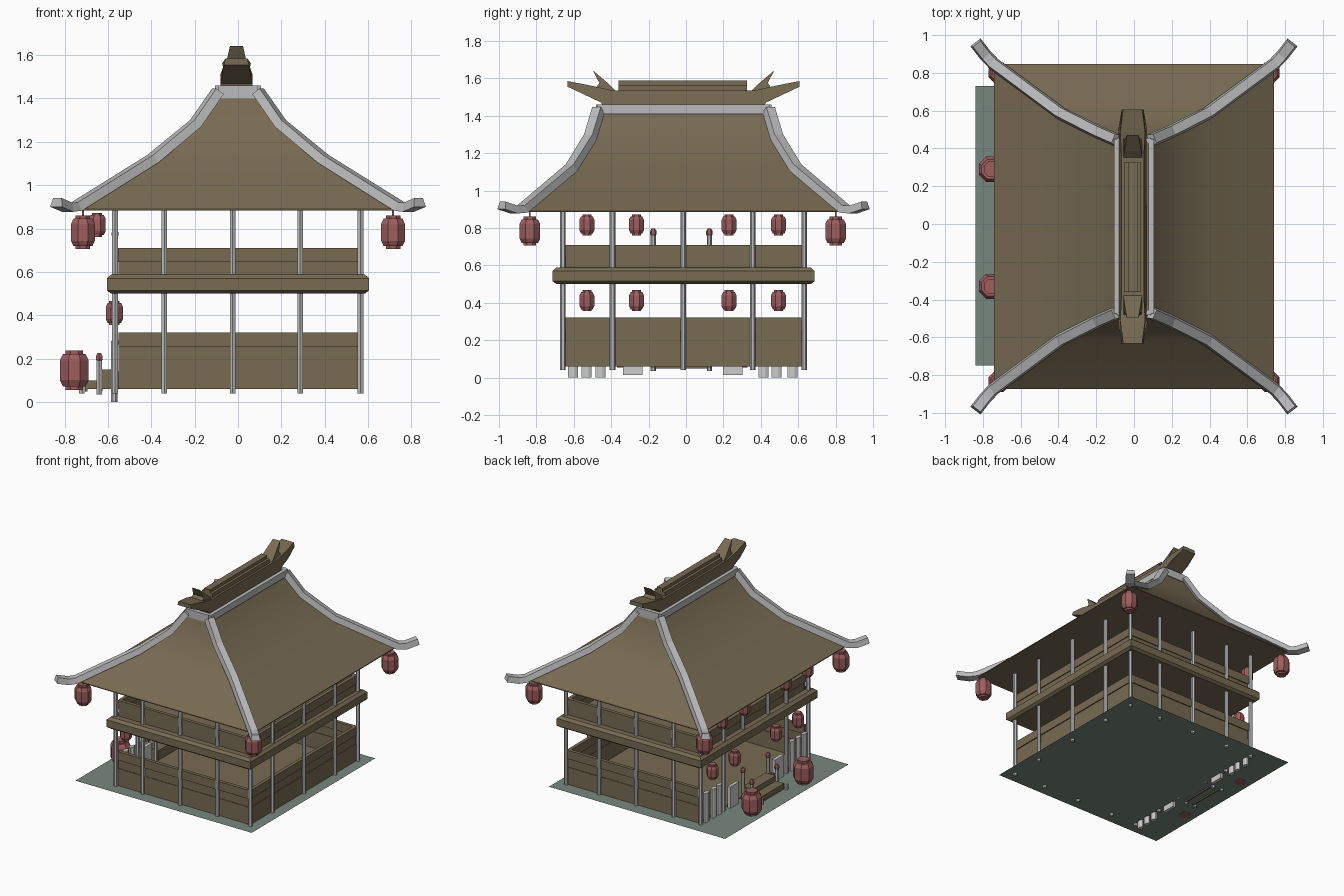
import bpy, bmesh, math
from mathutils import Vector

if "Cube" in bpy.data.objects:
    bpy.data.objects.remove(bpy.data.objects["Cube"])

def material(name, rgb):
    m = bpy.data.materials.new(name)
    m.diffuse_color = (*rgb, 1)
    m.use_nodes = True
    m.node_tree.nodes["Principled BSDF"].inputs["Base Color"].default_value = m.diffuse_color
    return m

WOOD = material("wood", (0.185, 0.145, 0.085))
RED = material("red_paper", (0.34, 0.11, 0.11))
MOSS = material("moss", (0.185, 0.245, 0.21))
STONE = material("stone", (0.50, 0.50, 0.51))
Y0 = -0.013  # centre of the building in y

def loft(name, rings, mat=None):
    """Join equal-sized rings of points into a flat-shaded solid."""
    bm = bmesh.new()
    vs = [[bm.verts.new(p) for p in r] for r in rings]
    n = len(vs[0])
    for a, b in zip(vs, vs[1:]):
        for i in range(n):
            j = (i + 1) % n
            bm.faces.new((a[i], a[j], b[j], b[i]))
    bm.faces.new(vs[0])
    if len(vs) > 1:
        bm.faces.new(vs[-1])
        bmesh.ops.recalc_face_normals(bm, faces=bm.faces)
    me = bpy.data.meshes.new(name)
    bm.to_mesh(me)
    bm.free()
    ob = bpy.data.objects.new(name, me)
    bpy.context.collection.objects.link(ob)
    if mat:
        me.materials.append(mat)
    return ob

def rect(hx, hy, z, cx=0, cy=Y0):
    return [(cx + sx * hx, cy + sy * hy, z) for sx, sy in ((-1, -1), (1, -1), (1, 1), (-1, 1))]

def box(name, x0, x1, y0, y1, z0, z1, mat=None):
    h, c = ((x1 - x0) / 2, (y1 - y0) / 2), ((x0 + x1) / 2, (y0 + y1) / 2)
    return loft(name, [rect(*h, z, *c) for z in (z0, z1)], mat)

def turned(name, x, y, profile, n=8, mat=None, sx=1):
    """Low-poly turned shape from (radius, z) pairs."""
    ang = [2 * math.pi * (i + 0.5) / n for i in range(n)]
    return loft(name, [[(x + sx * r * math.cos(a), y + r * math.sin(a), z) for a in ang]
                       for r, z in profile], mat)

def lantern(name, x, y, z0, z1, r):
    h = z1 - z0
    prof = [(0.6, 0), (0.6, 0.09), (0.78, 0.09), (1, 0.25), (1, 0.75), (0.78, 0.91), (0.6, 0.91), (0.6, 1)]
    turned(name, x, y, [(r * a, z0 + h * b) for a, b in prof], 8, RED)

# Flat ground sheet and inner floor
loft("ground", [rect(0.74, 0.74, 0.058, -0.10, -0.01)], MOSS)
box("ground_floor", -0.55, 0.55, -0.64, 0.62, 0.059, 0.068, WOOD)

# Half-height walls in stacked boards; the lower storey is open on the entrance side
def walls(name, bands, sides):
    for z0, z1, t in bands:
        for s in sides:
            if s in "fb":
                y = -0.643 if s == "f" else 0.618
                box(name, -0.55, 0.555, y - t, y + t, z0, z1, WOOD)
            else:
                x = 0.55 if s == "r" else -0.54
                box(name, x - t, x + t, -0.645, 0.62, z0, z1, WOOD)

walls("lower_wall", [(0.06, 0.19, 0.009), (0.19, 0.255, 0.005), (0.255, 0.32, 0.013)], "fbr")
walls("upper_wall", [(0.58, 0.645, 0.006), (0.645, 0.71, 0.013)], "fbrl")

# Balcony slab with chamfered edge
loft("balcony", [rect(0.585, 0.68, 0.50), rect(0.605, 0.70, 0.515),
                 rect(0.605, 0.70, 0.57), rect(0.585, 0.68, 0.588)], WOOD)

# Posts around the outside, leaving the entrance clear
XS = (-0.567, -0.34, -0.025, 0.287, 0.565)
YS = (-0.658, -0.393, -0.015, 0.357, 0.632)
for i, x in enumerate(XS):
    for j, y in enumerate(YS):
        if (i in (0, 4) or j in (0, 4)) and (i, j) != (0, 2):
            turned("post", x, y, [(0.015, 0.04), (0.015, 0.895)], 6, STONE)

# Curved hipped roof: half width, half depth, height
PROFILE = [(0.742, 0.86, 0.89), (0.39, 0.60, 1.11), (0.19, 0.50, 1.275), (0.085, 0.455, 1.425)]
roof = loft("roof", [rect(0.742, 0.86, 0.884)] + [rect(*p) for p in PROFILE], WOOD)
bpy.context.view_layer.objects.active = roof
roof.select_set(True)
bpy.ops.object.shade_smooth_by_angle(angle=math.radians(30))

# Upswept hip ridges, square section swept along each corner
PATH = [Vector(p) for p in [(0.838, 0.973, 0.908), (0.785, 0.905, 0.885)] + PROFILE]
for sx in (-1, 1):
    for sy in (-1, 1):
        rings = []
        for i, p in enumerate(PATH):
            t = (PATH[min(i + 1, len(PATH) - 1)] - PATH[max(i - 1, 0)]).normalized()
            side = t.cross(Vector((0, 0, 1))).normalized()
            up = side.cross(t)
            sec = [p + side * a + up * b for a, b in ((-0.034, -0.008), (0.034, -0.008), (0.025, 0.034), (-0.025, 0.034))]
            rings.append([(sx * q.x, Y0 + sy * q.y, q.z) for q in sec])
        loft("hip_ridge", rings, STONE)

# Frame around the roof top
for s in (-1, 1):
    box("top_rail", s * 0.092 - 0.014, s * 0.092 + 0.014, -0.475, 0.45, 1.41, 1.46, STONE)
    y = Y0 + s * 0.455
    box("top_end_rail", -0.09, 0.09, y - 0.014, y + 0.014, 1.40, 1.46, STONE)

# Ridge beam: side outline (y, z, half width) swept across x, narrowing to upswept ends
def side_profile(name, pts):
    loft(name, [[(s * w - 0.007, Y0 + y, z) for y, z, w in pts] for s in (-1, 1)], WOOD)

half = [(0.42, 1.42, 0.073), (0.44, 1.47, 0.073), (0.52, 1.508, 0.075), (0.62, 1.555, 0.058),
        (0.62, 1.585, 0.050), (0.50, 1.562, 0.066), (0.38, 1.535, 0.06)]
side_profile("ridge_beam", half + [(-y, z, w) for y, z, w in reversed(half)])
box("ridge_cap", -0.052, 0.038, -0.36, 0.325, 1.53, 1.565, WOOD)
box("ridge_crest", -0.032, 0.018, -0.36, 0.325, 1.56, 1.587, WOOD)
horn = [(0.36, 1.53, 0.05), (0.48, 1.535, 0.05), (0.45, 1.575, 0.045), (0.485, 1.642, 0.03), (0.40, 1.57, 0.045)]
for s in (-1, 1):
    side_profile("ridge_horn", [(s * y, z, w) for y, z, w in horn])

# Lanterns: corners of the eaves, entrance side, and two on the ground
for x in (-0.715, 0.715):
    for y in (-0.835, 0.80):
        lantern("eave_lantern", x, y, 0.705, 0.86, 0.06)
        box("lantern_cord", x - 0.004, x + 0.004, y - 0.004, y + 0.004, 0.85, 0.89, RED)
for y in (-0.53, -0.265, 0.23, 0.495):
    lantern("upper_lantern", -0.65, y, 0.76, 0.872, 0.043)
    lantern("lower_lantern", -0.57, y, 0.355, 0.467, 0.043)
for y in (-0.33, 0.29):
    lantern("ground_lantern", -0.755, y, 0.055, 0.237, 0.072)

# Palisade stakes beside the entrance
for y in (-0.605, -0.532, -0.458, 0.415, 0.483, 0.57):
    turned("stake", -0.57, y, [(0.029, 0), (0.029, 0.28)], 8, None, 0.55)
for y in (-0.285, 0.25):
    box("gate_slab", -0.585, -0.56, y - 0.053, y + 0.053, 0.015, 0.22)

# Entrance steps with finial posts and side rails
box("upper_step", -0.635, -0.55, -0.17, 0.12, 0.06, 0.14, WOOD)
box("lower_step", -0.705, -0.635, -0.17, 0.12, 0.06, 0.10, WOOD)
for x in (-0.70, -0.63):
    box("step_edge", x - 0.006, x + 0.006, -0.17, 0.12, 0.048, 0.07, WOOD)
for y in (-0.175, 0.125):
    box("step_rail", -0.64, -0.56, y - 0.008, y + 0.008, 0.06, 0.15, WOOD)
    for x, z0, z1 in ((-0.72, 0.04, 0.10), (-0.64, 0.035, 0.19), (-0.567, 0.05, 0.26), (-0.567, 0.58, 0.76)):
        turned("rail_post", x, y, [(0.014, z0), (0.014, z1)], 6, STONE)
        if z1 > 0.1:
            turned("finial", x, y, [(0.012, z1 - 0.005), (0.018, z1 + 0.008), (0.018, z1 + 0.022), (0.009, z1 + 0.036)], 6, RED)
